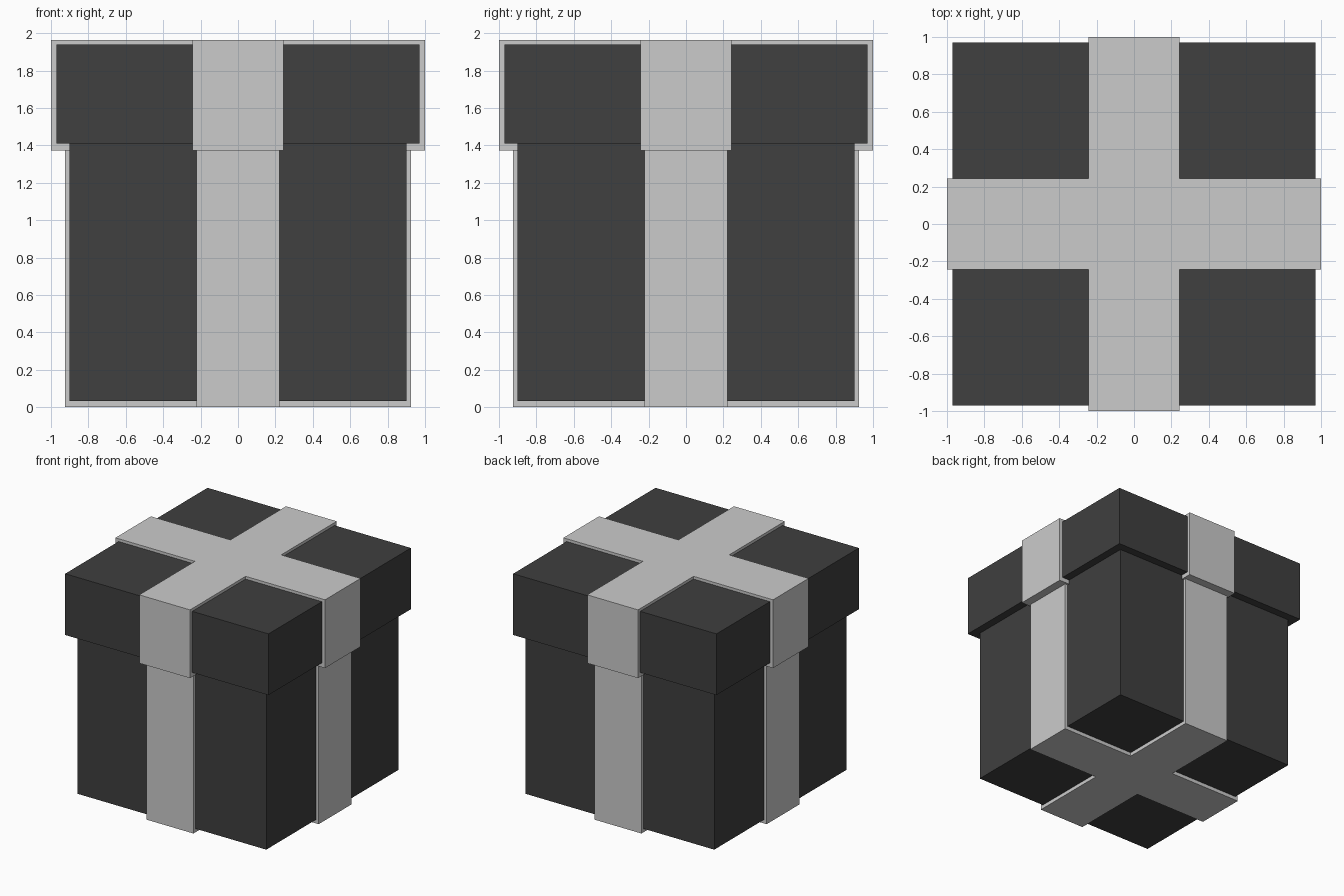
import bpy
import bmesh

if "Cube" in bpy.data.objects:
    bpy.data.objects.remove(bpy.data.objects["Cube"])

black = bpy.data.materials.new("black_paper")
black.diffuse_color = (0.05, 0.05, 0.05, 1.0)
black.use_nodes = True
black.node_tree.nodes["Principled BSDF"].inputs["Base Color"].default_value = black.diffuse_color


def prism(name, outline, z0, z1, material=None):
    """Extrude a closed xy outline from z0 up to z1."""
    bm = bmesh.new()
    face = bm.faces.new([bm.verts.new((x, y, z0)) for x, y in outline])
    top = bmesh.ops.extrude_face_region(bm, geom=[face])["geom"]
    verts = [g for g in top if isinstance(g, bmesh.types.BMVert)]
    bmesh.ops.translate(bm, verts=verts, vec=(0, 0, z1 - z0))
    bmesh.ops.recalc_face_normals(bm, faces=bm.faces)
    mesh = bpy.data.meshes.new(name)
    bm.to_mesh(mesh)
    bm.free()
    if material:
        mesh.materials.append(material)
    obj = bpy.data.objects.new(name, mesh)
    bpy.context.collection.objects.link(obj)
    return obj


def square(r):
    return [(-r, -r), (r, -r), (r, r), (-r, r)]


def cross(r, w):
    """Plus-shaped outline: arm reach r, half width w."""
    pts, arm = [], [(r, -w), (r, w), (w, w)]
    for _ in range(4):
        pts += arm
        arm = [(-y, x) for x, y in arm]
    return pts


# Box and overhanging lid
prism("box_body", square(0.90), 0.032, 1.42, black)
prism("box_lid", square(0.97), 1.41, 1.938, black)

# Ribbons wrapped around the box and the lid
prism("body_ribbon", cross(0.926, 0.223), 0.0, 1.38)
prism("lid_ribbon", cross(1.0, 0.242), 1.373, 1.962)
